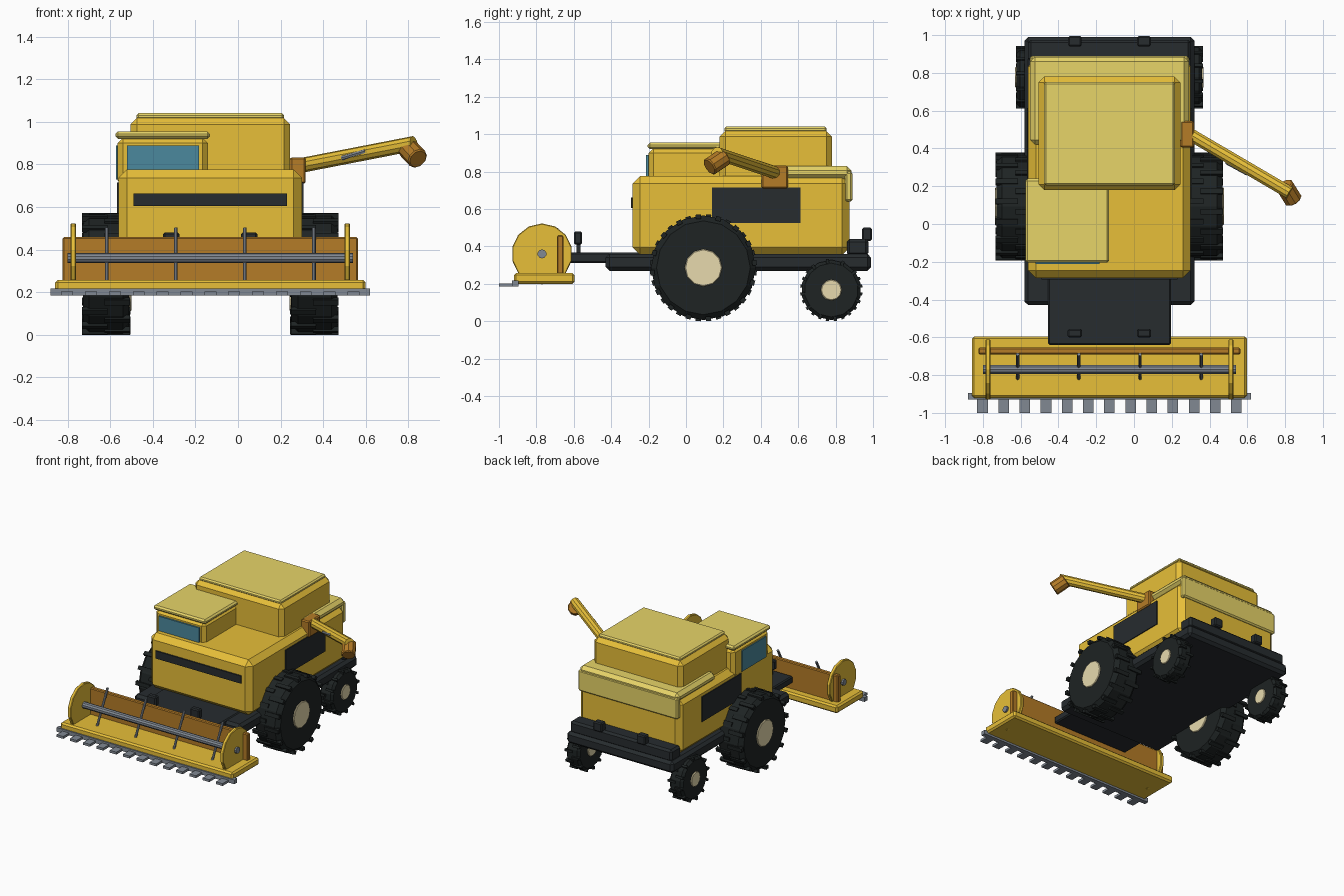
import bpy
from math import pi, cos, sin
from mathutils import Vector, Matrix

if "Cube" in bpy.data.objects:
    bpy.data.objects.remove(bpy.data.objects["Cube"])

CX = -0.13  # centre line of the vehicle


def material(name, rgb):
    m = bpy.data.materials.new(name)
    m.diffuse_color = (*rgb, 1)
    m.use_nodes = True
    m.node_tree.nodes["Principled BSDF"].inputs["Base Color"].default_value = m.diffuse_color
    return m


YELLOW = material("yellow", (0.80, 0.52, 0.04))
PALE = material("pale_yellow", (0.80, 0.66, 0.14))
BROWN = material("brown", (0.46, 0.20, 0.02))
DARK = material("dark", (0.02, 0.025, 0.028))
TYRE = material("tyre", (0.013, 0.017, 0.017))
CREAM = material("cream", (0.80, 0.70, 0.42))
STEEL = material("steel", (0.22, 0.25, 0.29))
GLASS = material("glass", (0.07, 0.25, 0.34))


def finish(ob, name, mat, bevel):
    ob.name = name
    ob.data.materials.append(mat)
    if bevel:
        b = ob.modifiers.new("chamfer", "BEVEL")
        b.width, b.segments, b.limit_method = bevel, 1, "ANGLE"
        b.angle_limit = pi / 4
    return ob


def box(name, x, y, z, mat, bevel=0.0):
    bpy.ops.mesh.primitive_cube_add(size=1)
    ob = bpy.context.object
    ob.data.transform(Matrix.Diagonal((x[1] - x[0], y[1] - y[0], z[1] - z[0], 1)))
    ob.location = [(a + b) / 2 for a, b in (x, y, z)]
    return finish(ob, name, mat, bevel)


def wide(name, half, y, z, mat, bevel=0.0):
    return box(name, (CX - half, CX + half), y, z, mat, bevel)


def rod(name, a, b, r, mat, sides=12, bevel=0.0):
    a, b = Vector(a), Vector(b)
    bpy.ops.mesh.primitive_cylinder_add(vertices=sides, radius=r, depth=(b - a).length)
    ob = bpy.context.object
    ob.location = (a + b) / 2
    ob.rotation_euler = (b - a).to_track_quat("Z", "Y").to_euler()
    return finish(ob, name, mat, bevel)


# Chassis, feeder plate and rear bumper
wide("chassis", 0.45, (-0.43, 0.99), (0.27, 0.36), DARK, 0.02)
wide("feeder_plate", 0.325, (-0.64, -0.20), (0.312, 0.367), DARK, 0.008)
wide("rear_bumper", 0.43, (0.86, 0.975), (0.35, 0.44), DARK, 0.015)
for s in (-1, 1):
    x = CX + s * 0.183
    box("front_lamp", (x - 0.038, x + 0.038), (-0.60, -0.555), (0.41, 0.48), DARK, 0.008)
    box("front_lamp_post", (x - 0.012, x + 0.012), (-0.585, -0.565), (0.35, 0.42), DARK)
    box("rear_lamp", (x - 0.036, x + 0.036), (0.94, 0.995), (0.43, 0.50), DARK, 0.008)

# Body, rear hood and grain tank
wide("body", 0.43, (-0.285, 0.875), (0.355, 0.777), YELLOW, 0.04)
wide("rear_hood", 0.42, (0.42, 0.885), (0.76, 0.83), PALE, 0.025)
wide("rear_hood_panel", 0.42, (0.85, 0.89), (0.64, 0.80), PALE, 0.01)
wide("grain_tank", 0.375, (0.18, 0.78), (0.74, 1.018), YELLOW, 0.03)
wide("tank_lid", 0.347, (0.205, 0.752), (1.01, 1.04), PALE, 0.01)
box("front_grille", (-0.49, 0.23), (-0.295, -0.27), (0.605, 0.663), DARK)
for s in (-1, 1):
    x = CX + s * 0.425
    box("side_grille", (x - 0.012, x + 0.012), (0.14, 0.613), (0.525, 0.715), DARK)

# Cab
box("cab", (-0.565, -0.142), (-0.20, 0.235), (0.70, 0.925), YELLOW, 0.025)
box("cab_roof", (-0.575, -0.132), (-0.205, 0.24), (0.92, 0.955), PALE, 0.012)
box("windscreen", (-0.522, -0.182), (-0.213, -0.19), (0.75, 0.888), GLASS)
box("cab_side_window", (-0.573, -0.55), (-0.15, 0.14), (0.73, 0.888), GLASS)

# Unloading auger
box("auger_bracket", (0.245, 0.318), (0.405, 0.545), (0.71, 0.832), BROWN, 0.008)
rod("auger_tube", (0.27, 0.49, 0.79), (0.825, 0.165, 0.898), 0.035, YELLOW, 10)
rod("auger_spout", (0.795, 0.205, 0.878), (0.845, 0.125, 0.825), 0.05, BROWN, 10, 0.006)
rod("auger_ram", (0.49, 0.328, 0.83), (0.60, 0.268, 0.862), 0.012, STEEL, 8)


# Wheels: tyre, hub and tread lugs
def wheel(name, x, half, y, r, hub, sides, lugs):
    z = r
    rod(name + "_tyre", (x - half, y, z), (x + half, y, z), r - 0.006, TYRE, sides, r * 0.1)
    rod(name + "_hub", (x - half - 0.008, y, z), (x + half + 0.008, y, z), hub, CREAM, 12, 0.004)
    for i in range(lugs):
        a = 2 * pi * (i + 0.5) / lugs
        d = r - 0.012
        w = half * 0.55
        for s in (-1, 1):
            lx = x + s * (half - w + 0.004)
            b = a + s * pi / lugs / 2
            lug = box(name + "_lug", (lx - w, lx + w), (-r * 0.05, r * 0.05), (-0.012, 0.012), TYRE)
            lug.location = (lx, y + d * sin(b), z + d * cos(b))
            lug.rotation_euler.x = -b


for s, side in ((-1, "left"), (1, "right")):
    wheel(side + "_front", CX + s * 0.49, 0.108, 0.093, 0.286, 0.10, 16, 16)
    wheel(side + "_rear", CX + s * 0.435, 0.056, 0.777, 0.167, 0.056, 14, 12)

# Header pan, back panel and cutter bar
wide("header_pan", 0.728, (-0.92, -0.595), (0.20, 0.258), YELLOW, 0.012)
wide("header_back", 0.693, (-0.69, -0.655), (0.25, 0.458), BROWN, 0.006)
wide("cutter_bar", 0.75, (-0.93, -0.895), (0.185, 0.217), STEEL)
for i in range(13):
    x = CX + (i - 6) * 0.112
    box("cutter_tooth", (x - 0.028, x + 0.028), (-1.0, -0.91), (0.185, 0.203), STEEL)

# Reel: end discs, shaft and tines
for s in (-1, 1):
    x = CX + s * 0.643
    rod("reel_disc", (x - 0.013, -0.77, 0.36), (x + 0.013, -0.77, 0.36), 0.163, YELLOW, 14, 0.004)
rod("reel_shaft", (CX - 0.67, -0.77, 0.36), (CX + 0.67, -0.77, 0.36), 0.024, STEEL, 10)
for i in range(4):
    x = CX + (i - 1.5) * 0.324
    rod("reel_tine", (x, -0.825, 0.24), (x, -0.69, 0.50), 0.009, STEEL, 8)
